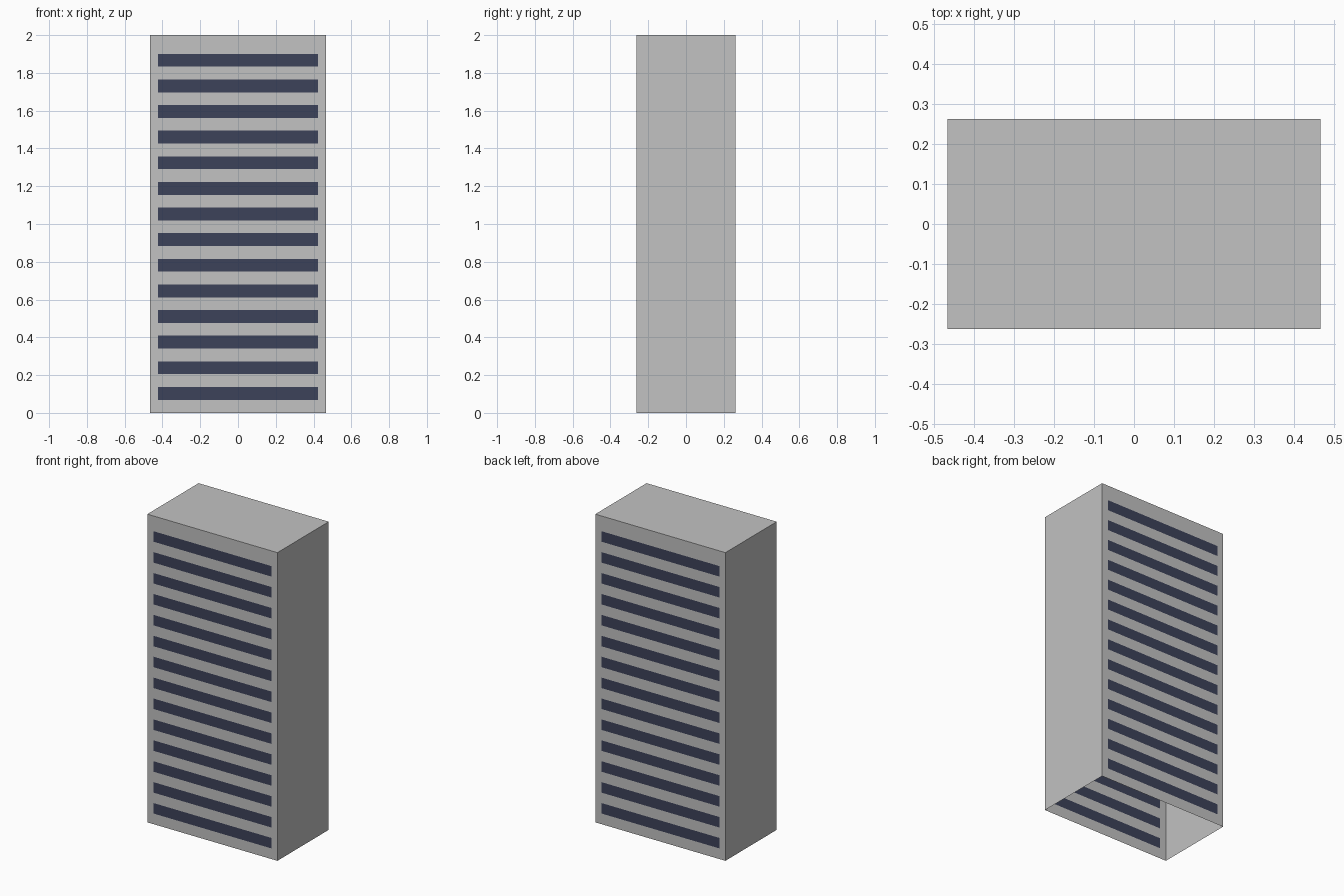
import bpy, bmesh

if "Cube" in bpy.data.objects:
    bpy.data.objects.remove(bpy.data.objects["Cube"])

W, D, H = 0.467, 0.263, 2.0      # half width, half depth, height
SW = 0.423                       # half width of a window band
N, Z0, PITCH, BAND = 14, 0.069, 0.1357, 0.068


def material(name, rgb):
    m = bpy.data.materials.new(name)
    m.diffuse_color = (*rgb, 1)
    m.use_nodes = True
    m.node_tree.nodes["Principled BSDF"].inputs["Base Color"].default_value = m.diffuse_color
    return m


concrete = material("light_grey_concrete", (0.54, 0.54, 0.54))
glass = material("dark_blue_glass", (0.046, 0.054, 0.100))

# Tower shell, open underneath
bm = bmesh.new()
bmesh.ops.create_cube(bm, size=1)
for v in bm.verts:
    v.co = (v.co.x * 2 * W, v.co.y * 2 * D, (v.co.z + 0.5) * H)
bm.normal_update()
bottom = [f for f in bm.faces if f.normal.z < -0.5]
bmesh.ops.delete(bm, geom=bottom, context='FACES_ONLY')


def cut_walls(co, no):
    """Slice only the front and back walls along a plane."""
    faces = [f for f in bm.faces if abs(f.normal.y) > 0.5]
    geom = faces + list({e for f in faces for e in f.edges}) \
        + list({v for f in faces for v in f.verts})
    bmesh.ops.bisect_plane(bm, geom=geom, plane_co=co, plane_no=no, dist=1e-5)
    bm.normal_update()


# Cut the window bands into the front and back walls
for x in (-SW, SW):
    cut_walls((x, 0, 0), (1, 0, 0))
for i in range(N):
    for z in (Z0 + i * PITCH, Z0 + i * PITCH + BAND):
        cut_walls((0, 0, z), (0, 0, 1))

# Glass on every second band, concrete elsewhere
for f in bm.faces:
    c = f.calc_center_median()
    in_band = Z0 < c.z < Z0 + N * PITCH and (c.z - Z0) % PITCH < BAND
    if abs(f.normal.y) > 0.5 and abs(c.x) < SW and in_band:
        f.material_index = 1

mesh = bpy.data.meshes.new("office_tower")
bm.to_mesh(mesh)
bm.free()
mesh.materials.append(concrete)
mesh.materials.append(glass)
tower = bpy.data.objects.new("office_tower", mesh)
bpy.context.collection.objects.link(tower)
